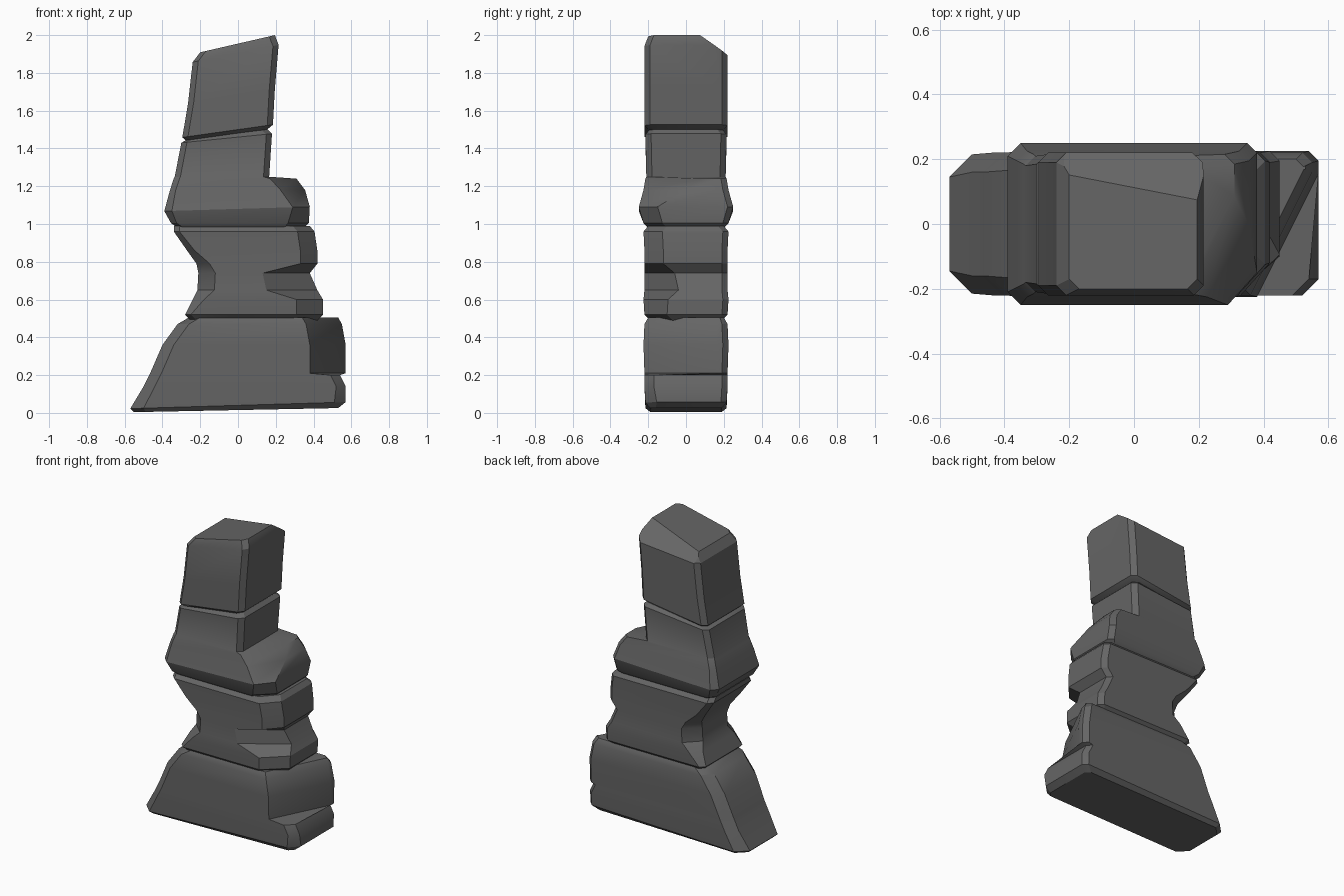
import bpy
import bmesh
from math import radians
from mathutils import Vector

if "Cube" in bpy.data.objects:
    bpy.data.objects.remove(bpy.data.objects["Cube"], do_unlink=True)

# Single stone colour
stone = bpy.data.materials.new("dark grey stone")
stone.use_nodes = True
colour = (0.13, 0.13, 0.13, 1)
stone.diffuse_color = colour
shader = stone.node_tree.nodes["Principled BSDF"]
shader.inputs["Base Color"].default_value = colour
shader.inputs["Roughness"].default_value = 0.9


def level(z, left, right, half, tilt=0, end=0.03, cut=(0.03, 0.03), back=0.03):
    """Eight-sided slice: 'end' chamfers the left end, 'cut' the front right corner."""
    cut_x, cut_y = cut
    outline = [
        (left + end, -half), (right - cut_x, -half),
        (right, cut_y - half), (right, half - back),
        (right - back, half), (left + end, half),
        (left, half - end), (left, end - half),
    ]
    return [Vector((x, y, z + tilt * x)) for x, y in outline]


def rock(name, levels, chips=()):
    """Loft the slices into a closed stone, then slice corners off along planes."""
    bm = bmesh.new()
    rings = [[bm.verts.new(p) for p in ring] for ring in levels]
    for low, high in zip(rings, rings[1:]):
        count = len(low)
        for i in range(count):
            j = (i + 1) % count
            bm.faces.new((low[i], low[j], high[j], high[i]))
    bm.faces.new(rings[0][::-1])
    bm.faces.new(rings[-1])
    for point, normal in chips:
        everything = bm.verts[:] + bm.edges[:] + bm.faces[:]
        cut = bmesh.ops.bisect_plane(bm, geom=everything, plane_co=point,
                                     plane_no=normal, clear_outer=True)
        edges = [e for e in cut["geom_cut"] if isinstance(e, bmesh.types.BMEdge)]
        bmesh.ops.holes_fill(bm, edges=edges, sides=0)
    bmesh.ops.recalc_face_normals(bm, faces=bm.faces[:])
    mesh = bpy.data.meshes.new(name)
    bm.to_mesh(mesh)
    bm.free()
    mesh.materials.append(stone)
    obj = bpy.data.objects.new(name, mesh)
    bpy.context.collection.objects.link(obj)
    bpy.ops.object.select_all(action="DESELECT")
    obj.select_set(True)
    bpy.context.view_layer.objects.active = obj
    bpy.ops.object.shade_smooth_by_angle(angle=radians(28))
    return obj


# Broad foot with a lip, its upper right end cut off on the diagonal
slant = (0.19, 0.38)
rock("base_stone", [
    level(0.015, -0.55, 0.53, 0.19, tilt=0.02, end=0.06),
    level(0.04, -0.57, 0.57, 0.215, tilt=0.03, end=0.07, cut=(0.06, 0.06)),
    level(0.14, -0.5, 0.57, 0.22, end=0.06, cut=(0.05, 0.05)),
    level(0.2, -0.47, 0.54, 0.22, end=0.06, cut=(0.05, 0.05)),
    level(0.21, -0.465, 0.57, 0.22, end=0.06, cut=slant),
    level(0.36, -0.4, 0.57, 0.225, end=0.06, cut=slant),
    level(0.47, -0.32, 0.55, 0.22, end=0.06, cut=slant),
    level(0.505, -0.26, 0.53, 0.2, end=0.06, cut=slant),
])

# Waisted stone, hollowed on both ends
rock("waist_stone", [
    level(0.49, -0.25, 0.42, 0.19, cut=(0.14, 0.12)),
    level(0.52, -0.28, 0.45, 0.22, cut=(0.14, 0.12)),
    level(0.6, -0.24, 0.45, 0.225, end=0.06, cut=(0.14, 0.13)),
    level(0.65, -0.215, 0.42, 0.22, end=0.09, cut=(0.27, 0.18)),
    level(0.74, -0.21, 0.38, 0.22, end=0.09, cut=(0.25, 0.16)),
    level(0.79, -0.22, 0.42, 0.22, end=0.07, cut=(0.09, 0.1)),
    level(0.86, -0.27, 0.42, 0.22, end=0.04, cut=(0.09, 0.1)),
    level(0.96, -0.34, 0.405, 0.225, cut=(0.09, 0.1)),
    level(0.99, -0.34, 0.38, 0.2, cut=(0.09, 0.1)),
])

# Bulging stone with a shelf on the right, narrowing to a neck
rock("shelf_stone", [
    level(0.98, -0.32, 0.35, 0.2, cut=(0.11, 0.1)),
    level(1.005, -0.355, 0.375, 0.225, cut=(0.11, 0.1)),
    level(1.08, -0.39, 0.38, 0.25, tilt=0.03, end=0.04, cut=(0.09, 0.1)),
    level(1.18, -0.36, 0.355, 0.225, cut=(0.13, 0.22)),
    level(1.24, -0.34, 0.31, 0.215, cut=(0.14, 0.3)),
    level(1.25, -0.335, 0.165, 0.21),
    level(1.46, -0.3, 0.18, 0.215, tilt=0.1),
    level(1.485, -0.27, 0.15, 0.19, tilt=0.14),
])

# Tall cap with a sloping top, chipped along its back edge
ridge = Vector((0.16, 0.07, 2.0))
fall = (Vector((-0.2, 0.15, 1.91)) - ridge).cross(Vector((0.2, 0.2, 1.91)) - ridge)
if fall.z < 0:
    fall.negate()
rock("cap_stone", [
    level(1.475, -0.27, 0.15, 0.19, tilt=0.14),
    level(1.5, -0.295, 0.185, 0.22, tilt=0.14),
    level(1.68, -0.265, 0.195, 0.22, tilt=0.17),
    level(1.905, -0.24, 0.215, 0.22, tilt=0.2),
    level(1.955, -0.2, 0.195, 0.2, tilt=0.23),
], chips=[(ridge, fall)])
